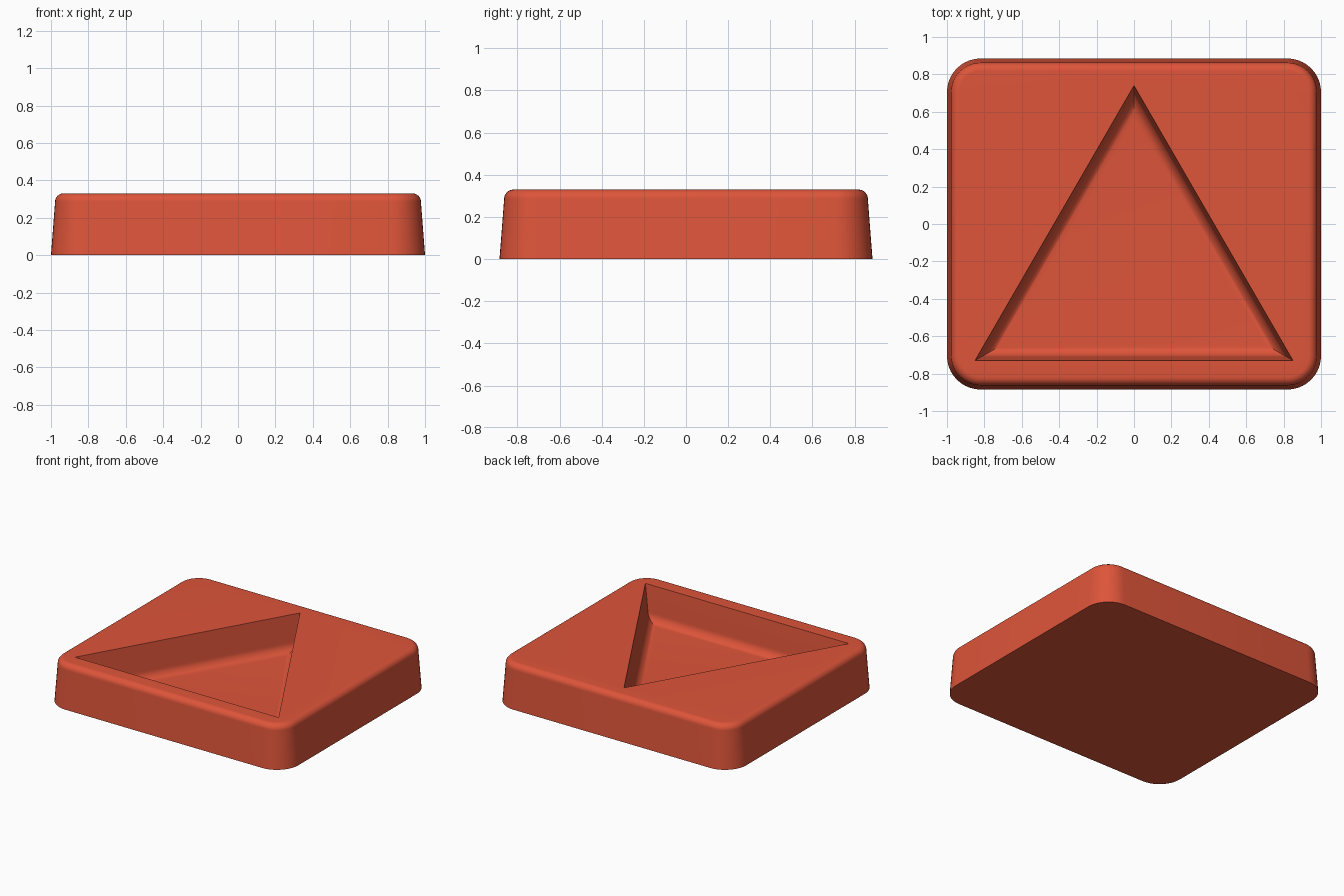
import bpy, bmesh
from math import sin, cos, pi, radians
from mathutils import Vector

cube = bpy.data.objects.get("Cube")
if cube:
    bpy.data.objects.remove(cube, do_unlink=True)

HEIGHT, FLOOR = 0.33, 0.068
STEPS = 10

# One flat colour for the whole tray
red = bpy.data.materials.new("warm red")
red.use_nodes = True
colour = (0.73, 0.09, 0.042, 1)
red.diffuse_color = colour
red.node_tree.nodes["Principled BSDF"].inputs["Base Color"].default_value = colour


def rounded_rectangle(inset, z, hx=1.0, hy=0.885, radius=0.18):
    """Outline of the tray, moved inwards by inset."""
    points = []
    for quarter, (sx, sy) in enumerate([(1, 1), (-1, 1), (-1, -1), (1, -1)]):
        for i in range(STEPS + 1):
            a = (quarter + i / STEPS) * pi / 2
            points.append((sx * (hx - radius) + (radius - inset) * cos(a),
                           sy * (hy - radius) + (radius - inset) * sin(a), z))
    return points


def triangle(inset, z):
    """Outline of the recess, moved inwards by inset about its incentre."""
    corners = [Vector(c) for c in ((0.85, -0.73), (0, 0.74), (-0.85, -0.73))]
    sides = [(corners[(i + 1) % 3] - corners[(i + 2) % 3]).length for i in range(3)]
    centre = sum((c * s for c, s in zip(corners, sides)), Vector((0, 0))) / sum(sides)
    scale = 1 - inset / (centre.y - corners[0].y)
    return [(*(centre + (c - centre) * scale), z) for c in corners]


def loft(bm, outlines):
    """Skin a list of outlines and return the rings of vertices."""
    rings = [[bm.verts.new(p) for p in outline] for outline in outlines]
    for low, high in zip(rings, rings[1:]):
        for i in range(len(low)):
            j = (i + 1) % len(low)
            bm.faces.new((low[i], low[j], high[j], high[i]))
    return rings


def ring_edges(bm, ring):
    return [bm.edges.get((ring[i - 1], ring[i])) for i in range(len(ring))]


bm = bmesh.new()

# Tapered outer wall with a rounded upper edge
r, draft = 0.045, 0.022
outer = [rounded_rectangle(0, 0)]
for i in range(STEPS + 1):
    a = i / STEPS * pi / 2
    outer.append(rounded_rectangle(draft + r * (1 - cos(a)), HEIGHT - r + r * sin(a)))
outer_rings = loft(bm, outer)
bm.faces.new(list(reversed(outer_rings[0])))

# Triangular recess with a concave fillet down to its floor
r, draft = 0.068, 0.02
recess = [triangle(0, HEIGHT)]
for i in range(STEPS + 1):
    a = i / STEPS * pi / 2
    recess.append(triangle(draft + r * (1 - cos(a)), FLOOR + r * (1 - sin(a))))
recess_rings = loft(bm, recess)
bm.faces.new(recess_rings[-1])

# Flat top between the outer edge and the recess
bmesh.ops.triangle_fill(bm, use_beauty=True, normal=(0, 0, 1),
                        edges=ring_edges(bm, outer_rings[-1]) + ring_edges(bm, recess_rings[0]))
bmesh.ops.recalc_face_normals(bm, faces=bm.faces)

mesh = bpy.data.meshes.new("triangle_tray")
bm.to_mesh(mesh)
bm.free()
mesh.materials.append(red)
tray = bpy.data.objects.new("triangle_tray", mesh)
bpy.context.collection.objects.link(tray)
bpy.ops.object.select_all(action="DESELECT")
tray.select_set(True)
bpy.context.view_layer.objects.active = tray
bpy.ops.object.shade_smooth_by_angle(angle=radians(30))
